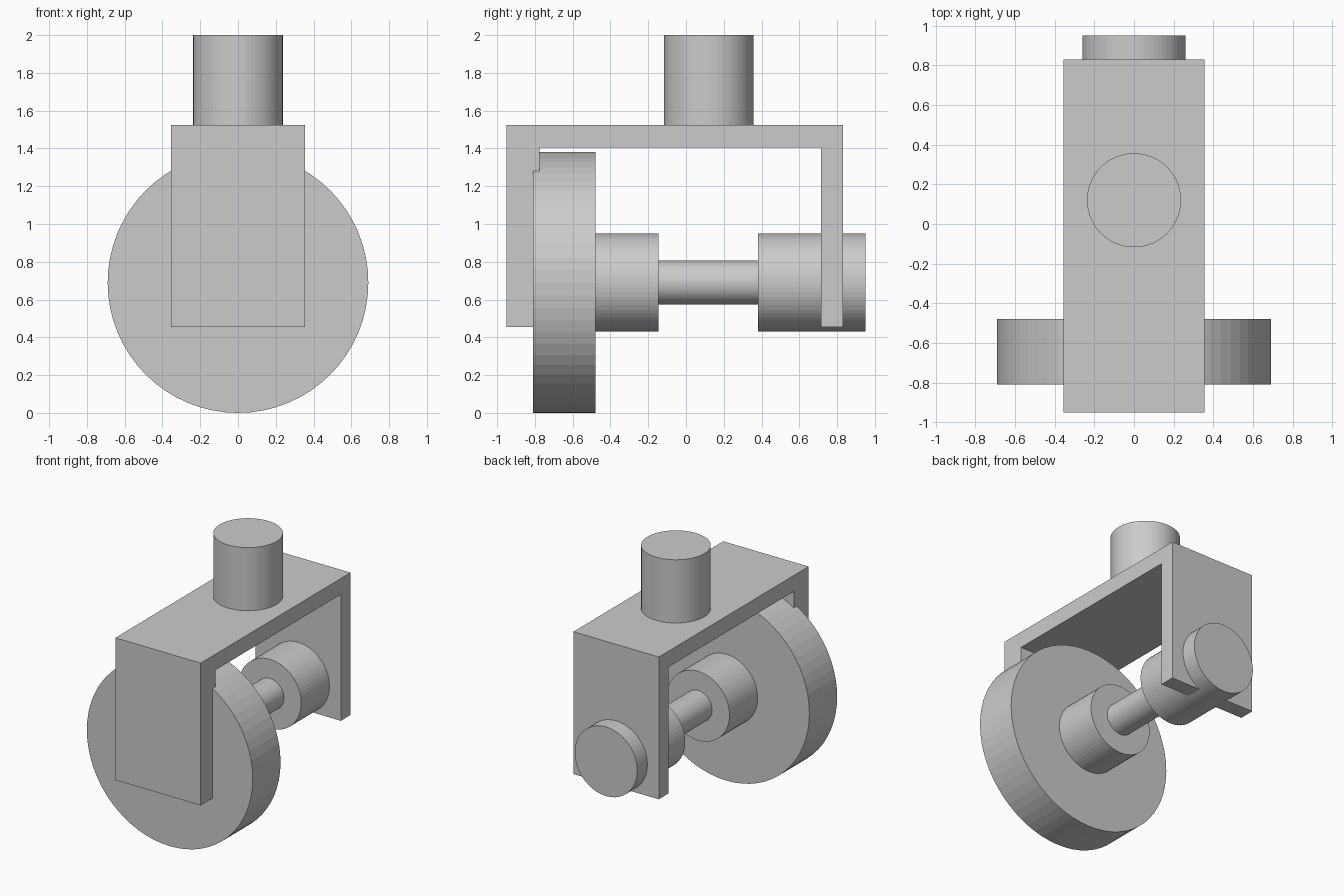
import bpy, bmesh, math
from mathutils import Vector

if "Cube" in bpy.data.objects:
    bpy.data.objects.remove(bpy.data.objects["Cube"])

SIDES = 64


def make_object(name, bm):
    bmesh.ops.recalc_face_normals(bm, faces=bm.faces)
    mesh = bpy.data.meshes.new(name)
    bm.to_mesh(mesh)
    bm.free()
    obj = bpy.data.objects.new(name, mesh)
    bpy.context.collection.objects.link(obj)
    return obj


def extrude_profile(name, points, half_width):
    """Extrude a (y, z) outline symmetrically along x."""
    bm = bmesh.new()
    face = bm.faces.new([bm.verts.new((-half_width, y, z)) for y, z in points])
    moved = bmesh.ops.extrude_face_region(bm, geom=[face], use_keep_orig=True)["geom"]
    verts = [g for g in moved if isinstance(g, bmesh.types.BMVert)]
    bmesh.ops.translate(bm, verts=verts, vec=(2 * half_width, 0, 0))
    return make_object(name, bm)


def lathe(name, profile, origin, axis):
    """Turn a stepped (distance along axis, radius) profile into a capped solid."""
    axis = Vector(axis)
    side = Vector((1, 0, 0))
    up = axis.cross(side)
    bm = bmesh.new()
    rings = []
    for d, r in profile:
        angles = [2 * math.pi * i / SIDES for i in range(SIDES)]
        rings.append([bm.verts.new(Vector(origin) + axis * d
                                   + side * (r * math.cos(a)) + up * (r * math.sin(a)))
                      for a in angles])
    for a, b in zip(rings, rings[1:]):
        for i in range(SIDES):
            j = (i + 1) % SIDES
            bm.faces.new((a[i], a[j], b[j], b[i]))
    bm.faces.new(rings[0])
    bm.faces.new(rings[-1])
    return make_object(name, bm)


# U-shaped fork: thick front leg, top plate, thinner back leg
extrude_profile("fork_bracket", [
    (-0.95, 0.455), (-0.95, 1.525), (0.83, 1.525), (0.83, 0.455),
    (0.715, 0.455), (0.715, 1.405), (-0.775, 1.405), (-0.775, 0.455)], 0.355)

# Mounting post on the top plate
lathe("mounting_post", [(1.525, 0.237), (2.0, 0.237)], (0, 0.12, 0), (0, 0, 1))

# Wheel, hub, thin axle and rear bearing as one turned part
lathe("wheel_and_axle", [
    (-0.81, 0.69), (-0.48, 0.69),
    (-0.48, 0.26), (-0.145, 0.26),
    (-0.145, 0.116), (0.38, 0.116),
    (0.38, 0.26), (0.95, 0.26)], (0, 0, 0.69), (0, 1, 0))
